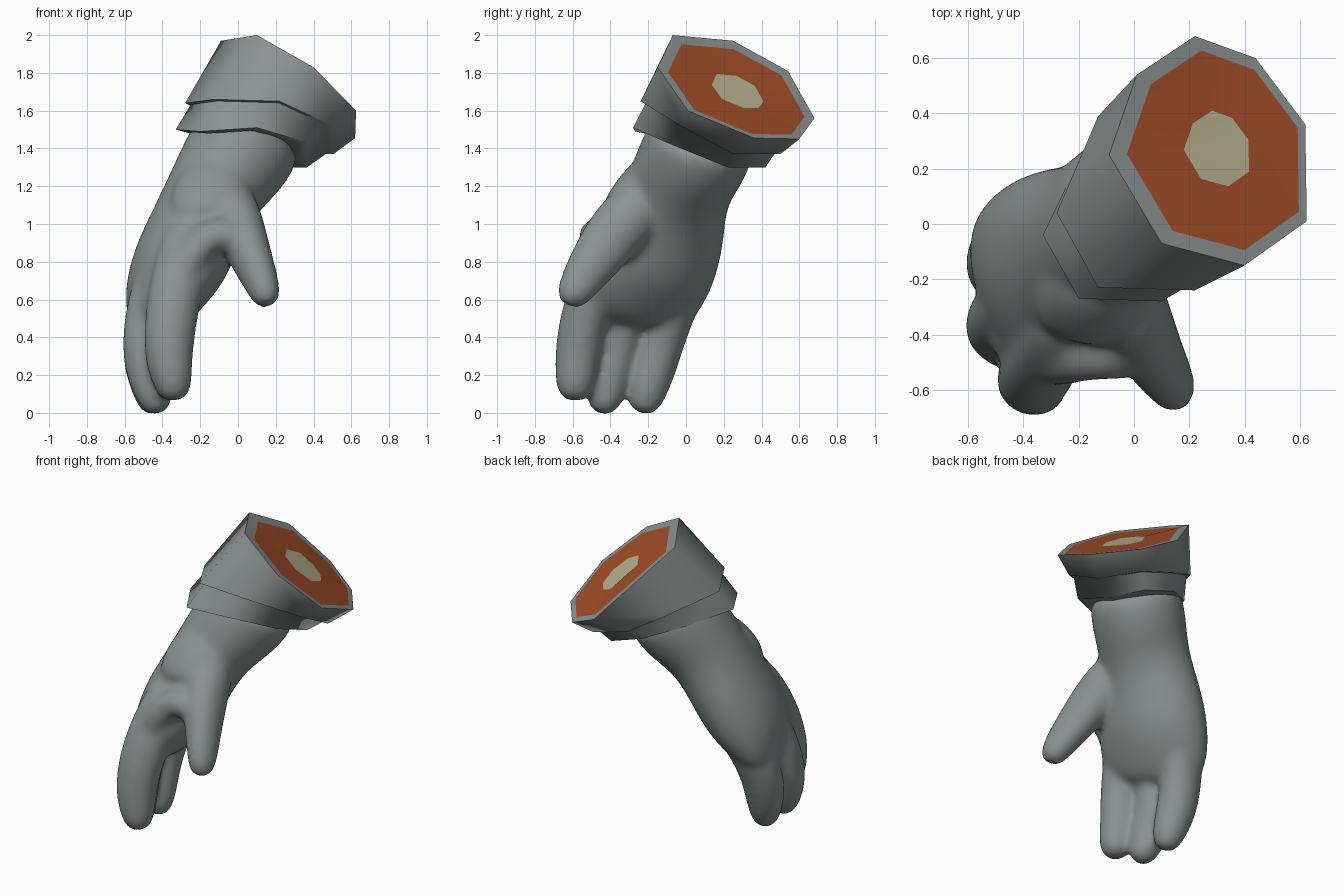
import bpy, bmesh
from math import cos, sin, pi, radians
from mathutils import Vector

cube = bpy.data.objects.get("Cube")
if cube:
    bpy.data.objects.remove(cube, do_unlink=True)


def material(name, color):
    mat = bpy.data.materials.new(name)
    mat.use_nodes = True
    mat.diffuse_color = (*color, 1)
    mat.node_tree.nodes["Principled BSDF"].inputs["Base Color"].default_value = (*color, 1)
    return mat


GREY = material("glove grey", (0.26, 0.29, 0.285))
FLESH = material("flesh orange", (0.36, 0.075, 0.02))
BONE = material("bone cream", (0.47, 0.45, 0.28))


def bridge(bm, a, b, mat=0):
    for i in range(len(a)):
        j = (i + 1) % len(a)
        bm.faces.new((a[i], a[j], b[j], b[i])).material_index = mat


def finish(bm, name, mats):
    bmesh.ops.recalc_face_normals(bm, faces=bm.faces)
    mesh = bpy.data.meshes.new(name)
    bm.to_mesh(mesh)
    bm.free()
    for m in mats:
        mesh.materials.append(m)
    obj = bpy.data.objects.new(name, mesh)
    bpy.context.collection.objects.link(obj)
    return obj


def limb(bm, sections, across, sides=24):
    """Closed tube through (center, half width, half thickness) sections."""
    pts = [Vector(s[0]) for s in sections]
    rings = []
    for i, (_, w, t) in enumerate(sections):
        along = (pts[min(i + 1, len(pts) - 1)] - pts[max(i - 1, 0)]).normalized()
        side = Vector(across)
        side = (side - along * side.dot(along)).normalized()
        other = along.cross(side)
        angles = [2 * pi * k / sides for k in range(sides)]
        rings.append([bm.verts.new(pts[i] + side * w * cos(a) + other * t * sin(a))
                      for a in angles])
    for a, b in zip(rings, rings[1:]):
        bridge(bm, a, b)
    bm.faces.new(rings[0])
    bm.faces.new(rings[-1])


# Hand: forearm and palm
bm = bmesh.new()
limb(bm, [((0.08, 0.10, 1.50), 0.27, 0.27),
          ((0.055, 0.085, 1.44), 0.29, 0.29),
          ((-0.02, 0.03, 1.33), 0.295, 0.29),
          ((-0.13, -0.05, 1.17), 0.28, 0.25),
          ((-0.225, -0.10, 0.98), 0.325, 0.24),
          ((-0.30, -0.17, 0.80), 0.365, 0.25),
          ((-0.385, -0.26, 0.62), 0.365, 0.2),
          ((-0.43, -0.31, 0.47), 0.3, 0.12)], (-0.3, 0.95, 0))

# Hand: three fingers
FINGERS = [
    [(-0.22, -0.29, 1.0), (-0.28, -0.40, 0.84), (-0.33, -0.49, 0.66), (-0.36, -0.555, 0.46),
     (-0.37, -0.575, 0.28), (-0.34, -0.59, 0.13), (-0.33, -0.59, 0.06)],
    [(-0.26, -0.13, 1.0), (-0.35, -0.20, 0.84), (-0.43, -0.28, 0.64), (-0.48, -0.355, 0.42),
     (-0.48, -0.39, 0.24), (-0.44, -0.435, 0.08), (-0.42, -0.44, -0.01)],
    [(-0.24, 0.05, 1.0), (-0.32, 0.02, 0.84), (-0.42, -0.04, 0.64), (-0.48, -0.12, 0.42),
     (-0.48, -0.17, 0.24), (-0.45, -0.215, 0.08), (-0.44, -0.23, -0.01)],
]
SIZES = [(0.13, 0.15), (0.13, 0.15), (0.13, 0.145), (0.125, 0.14),
         (0.122, 0.13), (0.105, 0.1), (0.06, 0.06)]
for path in FINGERS:
    limb(bm, [(p, *s) for p, s in zip(path, SIZES)], (-0.2, 0.95, 0))

# Hand: filled knuckles between neighbouring fingers
for one, two in zip(FINGERS, FINGERS[1:]):
    middle = [(Vector(a) + Vector(b)) / 2 for a, b in zip(one[:4], two[:4])]
    limb(bm, [(p, 0.11, t) for p, t in zip(middle, (0.14, 0.145, 0.14, 0.11))], (-0.2, 0.95, 0))

# Hand: thumb, thumb muscle and the web towards the first finger
limb(bm, [((-0.08, -0.18, 1.16), 0.15, 0.16),
          ((0.0, -0.34, 1.0), 0.165, 0.14),
          ((0.065, -0.47, 0.83), 0.14, 0.115),
          ((0.125, -0.56, 0.69), 0.112, 0.095),
          ((0.15, -0.61, 0.61), 0.088, 0.078),
          ((0.155, -0.625, 0.565), 0.05, 0.045)], (0, 0.7, -0.7))
limb(bm, [((-0.10, -0.10, 1.29), 0.2, 0.18),
          ((-0.15, -0.27, 1.10), 0.23, 0.16),
          ((-0.14, -0.38, 0.97), 0.2, 0.13)], (1, 0, 0))
limb(bm, [((-0.34, -0.49, 0.66), 0.11, 0.1),
          ((-0.24, -0.46, 0.86), 0.12, 0.11),
          ((-0.09, -0.44, 0.98), 0.12, 0.11),
          ((0.04, -0.46, 0.87), 0.11, 0.1)], (0, 1, 0))

hand = finish(bm, "gloved_hand", [GREY])
hand.modifiers.new("round", "SUBSURF").levels = 2
skin = hand.modifiers.new("fuse", "REMESH")
skin.mode = "VOXEL"
skin.voxel_size = 0.018
skin.use_smooth_shade = True
soft = hand.modifiers.new("soften", "SMOOTH")
soft.factor = 0.5
soft.iterations = 18

# Sleeve: two stepped octagonal cuffs, cut off at the top
TOP = [(0.10, -0.07, 2.0), (0.40, -0.15, 1.83), (0.625, 0.01, 1.6), (0.62, 0.36, 1.455),
       (0.44, 0.60, 1.45), (0.22, 0.68, 1.56), (0.01, 0.54, 1.81), (-0.09, 0.25, 1.97)]
MID = [(-0.13, -0.23, 1.66), (0.22, -0.24, 1.65), (0.50, -0.03, 1.52), (0.505, 0.25, 1.37),
       (0.35, 0.50, 1.37), (0.08, 0.52, 1.45), (-0.13, 0.39, 1.57), (-0.28, 0.04, 1.64)]
LOW = [(-0.20, -0.27, 1.49), (0.10, -0.28, 1.51), (0.37, -0.10, 1.43), (0.365, 0.22, 1.3),
       (0.27, 0.42, 1.3), (0.03, 0.42, 1.38), (-0.18, 0.27, 1.46), (-0.33, -0.04, 1.5)]


def scaled(points, s, shift=(0, 0, 0)):
    pts = [Vector(p) for p in points]
    mid = sum(pts, Vector()) / len(pts)
    return [mid + (p - mid) * s + Vector(shift) for p in pts]


IN_CUT = (0.015, 0, -0.011)
bm = bmesh.new()
loops = [scaled(TOP, 0.33, IN_CUT), scaled(TOP, 0.87, IN_CUT), TOP, MID,
         scaled(MID, 0.93), LOW, scaled(LOW, 0.84)]
rings = [[bm.verts.new(p) for p in loop] for loop in loops]
bm.faces.new(rings[0]).material_index = 2
for i, (a, b) in enumerate(zip(rings, rings[1:])):
    bridge(bm, a, b, 1 if i == 0 else 0)
bm.faces.new(rings[-1])
sleeve = finish(bm, "sleeve_cuff", [GREY, FLESH, BONE])

bpy.ops.object.select_all(action="DESELECT")
sleeve.select_set(True)
bpy.context.view_layer.objects.active = sleeve
bpy.ops.object.shade_smooth_by_angle(angle=radians(58))
